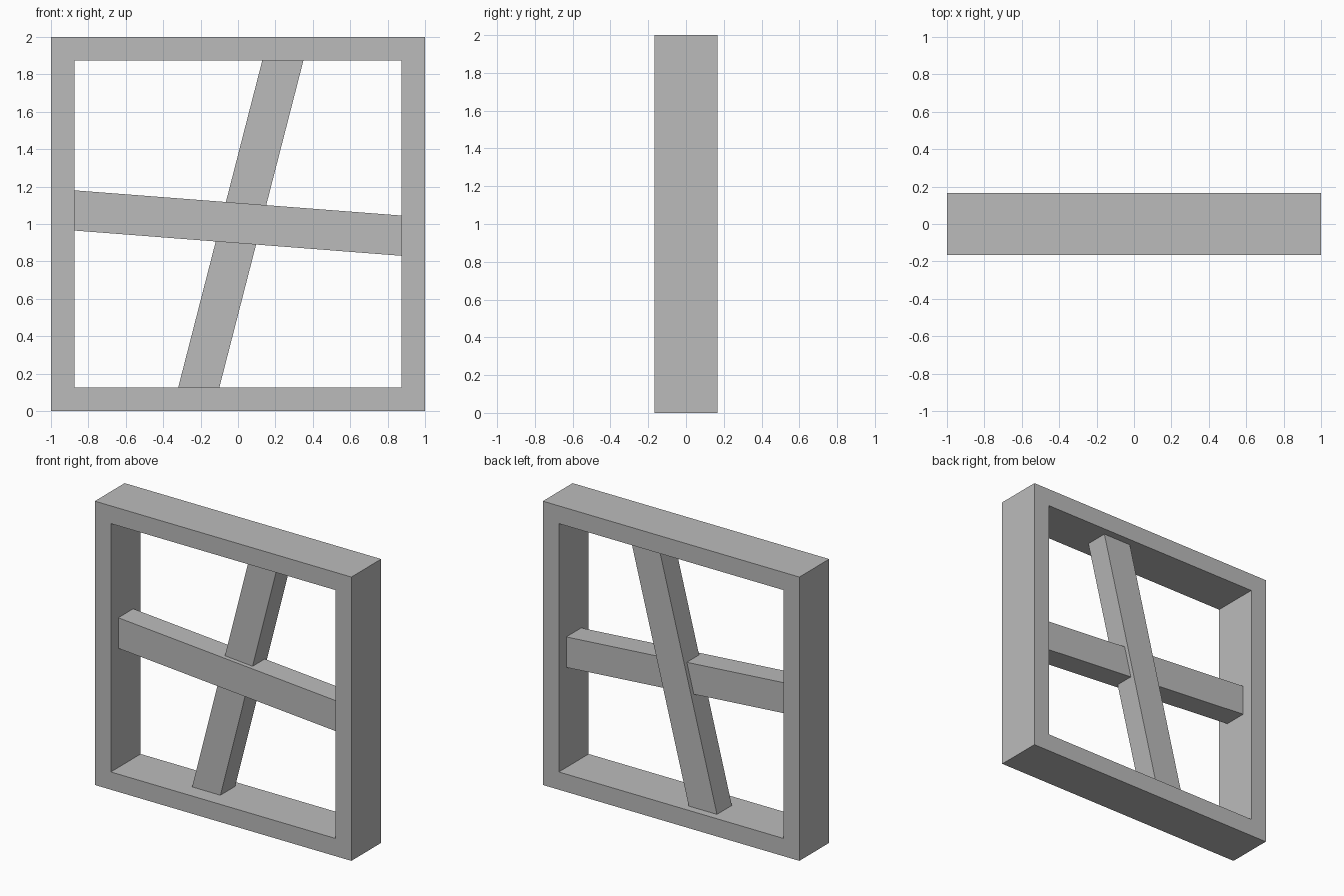
import bpy
import bmesh

cube = bpy.data.objects.get("Cube")
if cube:
    bpy.data.objects.remove(cube, do_unlink=True)

grey = bpy.data.materials.new("plain_grey")
grey.use_nodes = True
grey.diffuse_color = (0.5, 0.5, 0.5, 1)
grey.node_tree.nodes["Principled BSDF"].inputs["Base Color"].default_value = (0.5, 0.5, 0.5, 1)


def add_object(name, bm):
    bmesh.ops.recalc_face_normals(bm, faces=bm.faces)
    mesh = bpy.data.meshes.new(name)
    bm.to_mesh(mesh)
    bm.free()
    mesh.materials.append(grey)
    obj = bpy.data.objects.new(name, mesh)
    bpy.context.collection.objects.link(obj)
    return obj


def loop_at(bm, outline, y):
    return [bm.verts.new((x, y, z)) for x, z in outline]


def skin(bm, a, b):
    """Join two matching closed loops with quads."""
    for i in range(len(a)):
        j = (i + 1) % len(a)
        bm.faces.new((a[i], a[j], b[j], b[i]))


def bar(name, outline, y0, y1):
    """Extrude a front outline from y0 to y1."""
    bm = bmesh.new()
    front, back = loop_at(bm, outline, y0), loop_at(bm, outline, y1)
    bm.faces.new(front)
    bm.faces.new(back)
    skin(bm, front, back)
    return add_object(name, bm)


def square(half):
    return [(sx * half, 1 + sz * half) for sx, sz in ((-1, -1), (1, -1), (1, 1), (-1, 1))]


# Square outer frame with an open middle
HALF, INNER, DEPTH = 1.0, 0.875, 0.166
bm = bmesh.new()
rings = [loop_at(bm, square(h), y) for h, y in
         ((HALF, -DEPTH), (HALF, DEPTH), (INNER, DEPTH), (INNER, -DEPTH))]
for i in range(4):
    skin(bm, rings[i], rings[(i + 1) % 4])
add_object("outer_frame", bm)

# Tilted crossbar, its ends cut flush with the frame sides
bar("crossbar", [(-INNER, 0.965), (INNER, 0.83), (INNER, 1.045), (-INNER, 1.18)], -0.083, 0.083)

# Leaning upright, set slightly further back than the crossbar
bar("leaning_upright", [(-0.32, 1 - INNER), (-0.1, 1 - INNER),
                        (0.35, 1 + INNER), (0.13, 1 + INNER)], -0.053, 0.112)
